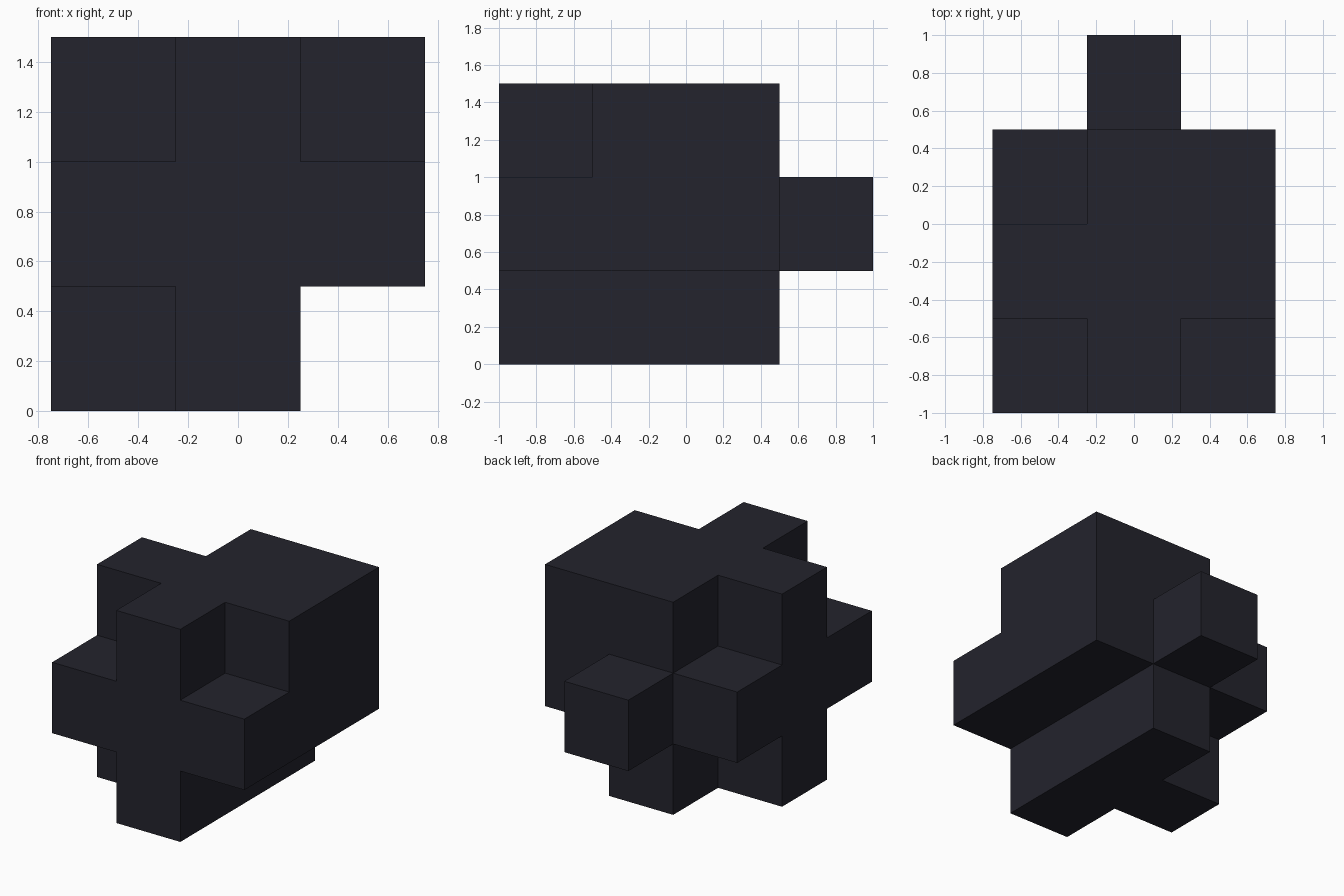
import bpy
import bmesh
from mathutils import Vector
from itertools import product

CELL = 0.5
ORIGIN = Vector((-0.75, -1.0, 0.0))

cube = bpy.data.objects.get("Cube")
if cube:
    bpy.data.objects.remove(cube, do_unlink=True)

# One dark slate colour
slate = bpy.data.materials.new("dark_slate")
slate.use_nodes = True
colour = (0.017, 0.017, 0.026, 1.0)
slate.diffuse_color = colour
slate.node_tree.nodes["Principled BSDF"].inputs["Base Color"].default_value = colour


def block(x, y, z):
    """Cells of a box given by inclusive (first, last) ranges."""
    return set(product(*(range(a, b + 1) for a, b in (x, y, z))))


# Blocks that are fused into the solid
cells = (
    block((1, 1), (0, 2), (0, 2))      # central slab
    | block((1, 1), (3, 3), (1, 1))    # rear peg
    | block((0, 2), (0, 2), (1, 1))    # middle layer
    | block((2, 2), (1, 2), (2, 2))    # upper left shoulder
    | block((0, 0), (1, 1), (0, 2))    # right side post
)

# Outer skin: a quad wherever a cell has no neighbour
bm = bmesh.new()
for cell in cells:
    centre = Vector(cell) + Vector((0.5, 0.5, 0.5))
    for axis, side in product(range(3), (-1, 1)):
        normal = Vector((0, 0, 0))
        normal[axis] = side
        if tuple(int(c + n) for c, n in zip(cell, normal)) in cells:
            continue
        u, v = Vector((0, 0, 0)), Vector((0, 0, 0))
        u[(axis + 1) % 3] = 0.5
        v[(axis + 2) % 3] = 0.5 * side
        middle = centre + normal * 0.5
        corners = (middle - u - v, middle + u - v, middle + u + v, middle - u + v)
        bm.faces.new([bm.verts.new(ORIGIN + p * CELL) for p in corners])

# Weld the quads and merge the flat areas
bmesh.ops.remove_doubles(bm, verts=bm.verts, dist=0.001)
bmesh.ops.dissolve_limit(bm, angle_limit=0.01, verts=bm.verts, edges=bm.edges)
bmesh.ops.recalc_face_normals(bm, faces=bm.faces)

mesh = bpy.data.meshes.new("stepped_block")
bm.to_mesh(mesh)
bm.free()
mesh.materials.append(slate)
bpy.context.collection.objects.link(bpy.data.objects.new("stepped_block", mesh))
